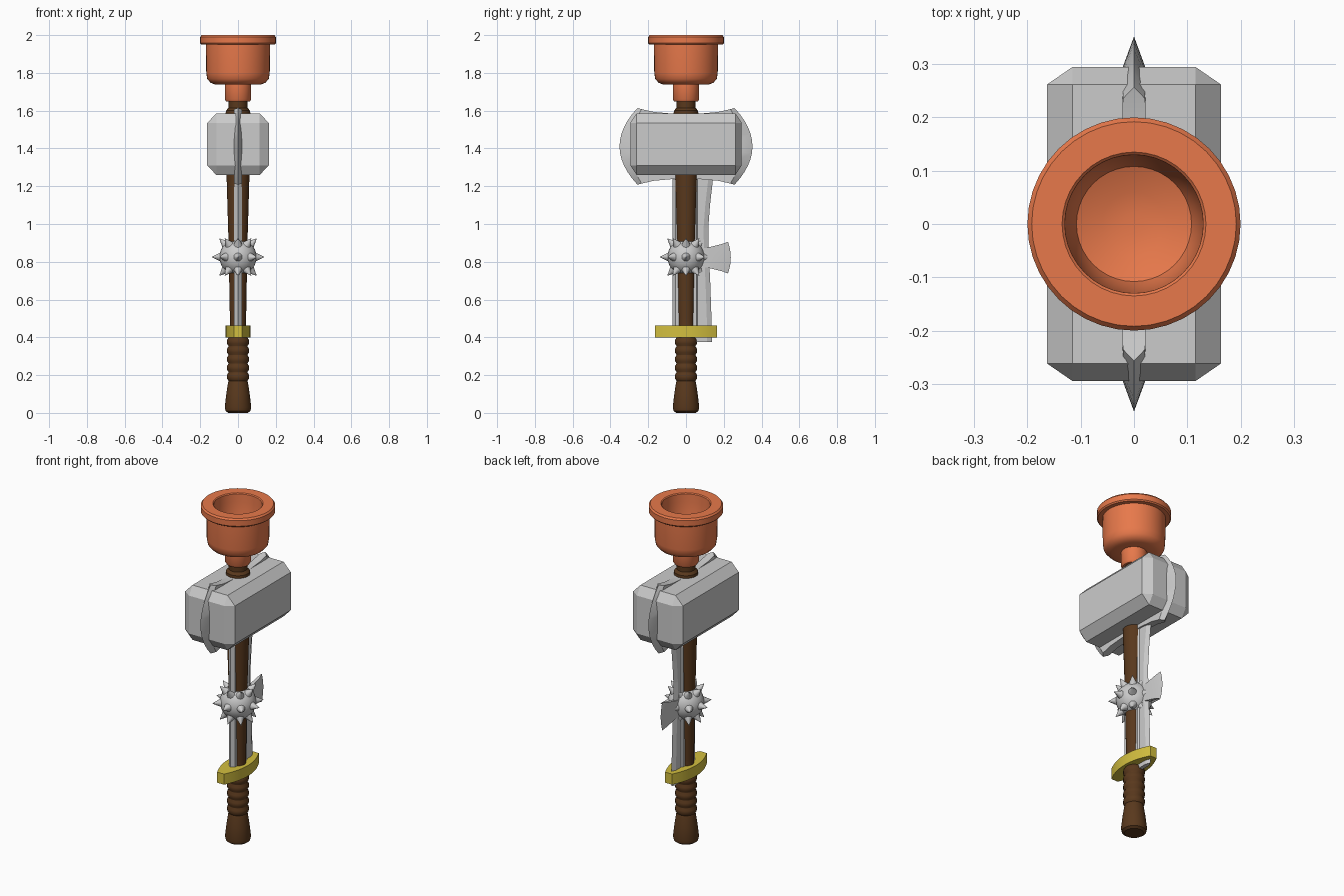
import bpy, bmesh, math
from mathutils import Vector, Matrix

if "Cube" in bpy.data.objects:
    bpy.data.objects.remove(bpy.data.objects["Cube"])


def material(name, rgb):
    m = bpy.data.materials.new(name)
    m.diffuse_color = (*rgb, 1)
    m.use_nodes = True
    m.node_tree.nodes["Principled BSDF"].inputs["Base Color"].default_value = m.diffuse_color
    return m


ORANGE = material("orange_rubber", (0.80, 0.19, 0.07))
BROWN = material("brown_wood", (0.10, 0.04, 0.012))
YELLOW = material("yellow_brass", (0.65, 0.52, 0.05))


def finish(name, bm, mat=None, smooth=None):
    bmesh.ops.remove_doubles(bm, verts=bm.verts, dist=1e-5)
    bmesh.ops.recalc_face_normals(bm, faces=bm.faces)
    me = bpy.data.meshes.new(name)
    bm.to_mesh(me)
    bm.free()
    ob = bpy.data.objects.new(name, me)
    bpy.context.collection.objects.link(ob)
    if mat:
        me.materials.append(mat)
    if smooth:
        bpy.ops.object.select_all(action='DESELECT')
        ob.select_set(True)
        bpy.context.view_layer.objects.active = ob
        bpy.ops.object.shade_smooth_by_angle(angle=math.radians(smooth))
    return ob


def loft(name, rings, mat=None, smooth=None):
    """Skin closed rings of equal point count and cap both ends."""
    bm = bmesh.new()
    vs = [[bm.verts.new(p) for p in r] for r in rings]
    n = len(rings[0])
    for a, b in zip(vs, vs[1:]):
        for i in range(n):
            j = (i + 1) % n
            bm.faces.new((a[i], a[j], b[j], b[i]))
    bm.faces.new(vs[0][::-1])
    bm.faces.new(vs[-1])
    return finish(name, bm, mat, smooth)


def lathe(name, profile, mat, n=32):
    ang = [2 * math.pi * i / n for i in range(n)]
    return loft(name, [[(r * math.cos(a), r * math.sin(a), z) for a in ang]
                       for r, z in profile], mat, 35)


def axe(name, stations, zc, steps=12):
    """Blade from columns (y, half height, bulge in y, half thickness)."""
    us = [-1 + 2 * k / steps for k in range(steps + 1)]
    rings = []
    for y, hh, bulge, th in stations:
        col = [(y + bulge * (1 - u * u), zc + hh * u) for u in us]
        rings.append([(th, *p) for p in col] + [(-th, *p) for p in col[::-1]])
    bm = bmesh.new()
    vs = [[bm.verts.new(p) for p in r] for r in rings]
    n = len(vs[0])
    for a, b in zip(vs, vs[1:]):
        for i in range(n):
            j = (i + 1) % n
            bm.faces.new((a[i], a[j], b[j], b[i]))
    return finish(name, bm, None, 20)


# Handle with ribbed grip and flared butt
profile = [(0.052, 0.0), (0.066, 0.01), (0.07, 0.03), (0.062, 0.10), (0.053, 0.16)]
for i in range(5):
    z = 0.17 + i * 0.046
    profile += [(0.05, z), (0.058, z + 0.012), (0.058, z + 0.032), (0.05, z + 0.044)]
profile += [(0.042, 0.42), (0.043, 0.50), (0.05, 0.9), (0.061, 1.27), (0.066, 1.58),
            (0.064, 1.60), (0.05, 1.615), (0.05, 1.68)]
lathe("handle", profile, BROWN)

# Rubber plunger cup with hollow bowl
lathe("plunger_cup", [
    (0.062, 1.648), (0.07, 1.66), (0.07, 1.738), (0.12, 1.738), (0.145, 1.748),
    (0.163, 1.768), (0.168, 1.80), (0.17, 1.95), (0.194, 1.95), (0.2, 1.957),
    (0.2, 1.99), (0.192, 2.0), (0.135, 2.0), (0.13, 1.995), (0.128, 1.95),
    (0.119, 1.82), (0.108, 1.79), (0.06, 1.77), (0.02, 1.765)], ORANGE, 40)

# Hammer head: chamfered block
bm = bmesh.new()
bmesh.ops.create_cube(bm, size=2)
bmesh.ops.bevel(bm, geom=bm.edges[:], offset=0.3, segments=1, affect='EDGES')
for v in bm.verts:
    s = [0.163, 0.295, 0.1625]
    inset = [0.048, 0.033, 0.05]
    v.co = Vector([math.copysign(s[k] - (inset[k] if abs(v.co[k]) < 0.99 else 0), v.co[k])
                   for k in range(3)]) + Vector((0, 0, 1.4225))
finish("hammer_head", bm)

# Double axe running through the hammer
half = [(0.08, 0.174, 0, 0.022), (0.17, 0.182, 0, 0.022),
        (0.235, 0.197, 0.06, 0.021), (0.257, 0.203, 0.095, 0.0)]
axe("double_axe_blade", [(-y, h, -b, t) for y, h, b, t in half[::-1]] + half, 1.411)

# Small hatchet behind the mace
axe("hatchet_blade", [(0.03, 0.05, 0, 0.014), (0.11, 0.052, 0, 0.012),
                      (0.19, 0.072, 0.012, 0.008), (0.222, 0.084, 0.015, 0.0)], 0.822)

# Sword blade along the handle
section = [(0, -0.072), (0.02, -0.055), (0.02, 0.055), (0, 0.072), (-0.02, 0.055), (-0.02, -0.055)]
loft("sword_blade", [[(x, y, z) for x, y in section] for z in (0.43, 1.3)])

# Curved knife blade on the back
loft("knife_blade", [[(0.012, 0.0, z), (0.012, e - 0.025, z), (0, e, z),
                      (-0.012, e - 0.025, z), (-0.012, 0.0, z)]
                     for z, e in [(0.375, 0.137), (0.5, 0.135), (0.7, 0.128), (0.85, 0.12),
                                  (0.98, 0.118), (1.1, 0.127), (1.3, 0.15)]])

# Brass guard: pointed oval plate with blunt ends
pts = [-0.163 + 0.326 * k / 16 for k in range(17)]
wid = [0.022 + 0.043 * (1 - (y / 0.163) ** 2) for y in pts]
outline = list(zip(wid, pts)) + [(-w, y) for w, y in zip(wid, pts)][::-1]
loft("guard", [[(x, y, z) for x, y in outline] for z in (0.40, 0.463)], YELLOW, 30)

# Spiked mace ball
centre = Vector((0, 0, 0.825))
bm = bmesh.new()
bmesh.ops.create_uvsphere(bm, u_segments=24, v_segments=14, radius=0.098,
                          matrix=Matrix.Translation(centre))
for elev in (-45, 0, 45):
    for k in range(8):
        a, e = math.radians(45 * k), math.radians(elev)
        d = Vector((math.cos(a) * math.cos(e), math.sin(a) * math.cos(e), math.sin(e)))
        rot = d.to_track_quat('Z', 'Y').to_matrix().to_4x4()
        bmesh.ops.create_cone(bm, segments=12, radius1=0.026, radius2=0.001, depth=0.052,
                              matrix=Matrix.Translation(centre + d * 0.113) @ rot)
finish("mace_ball", bm, None, 35)
